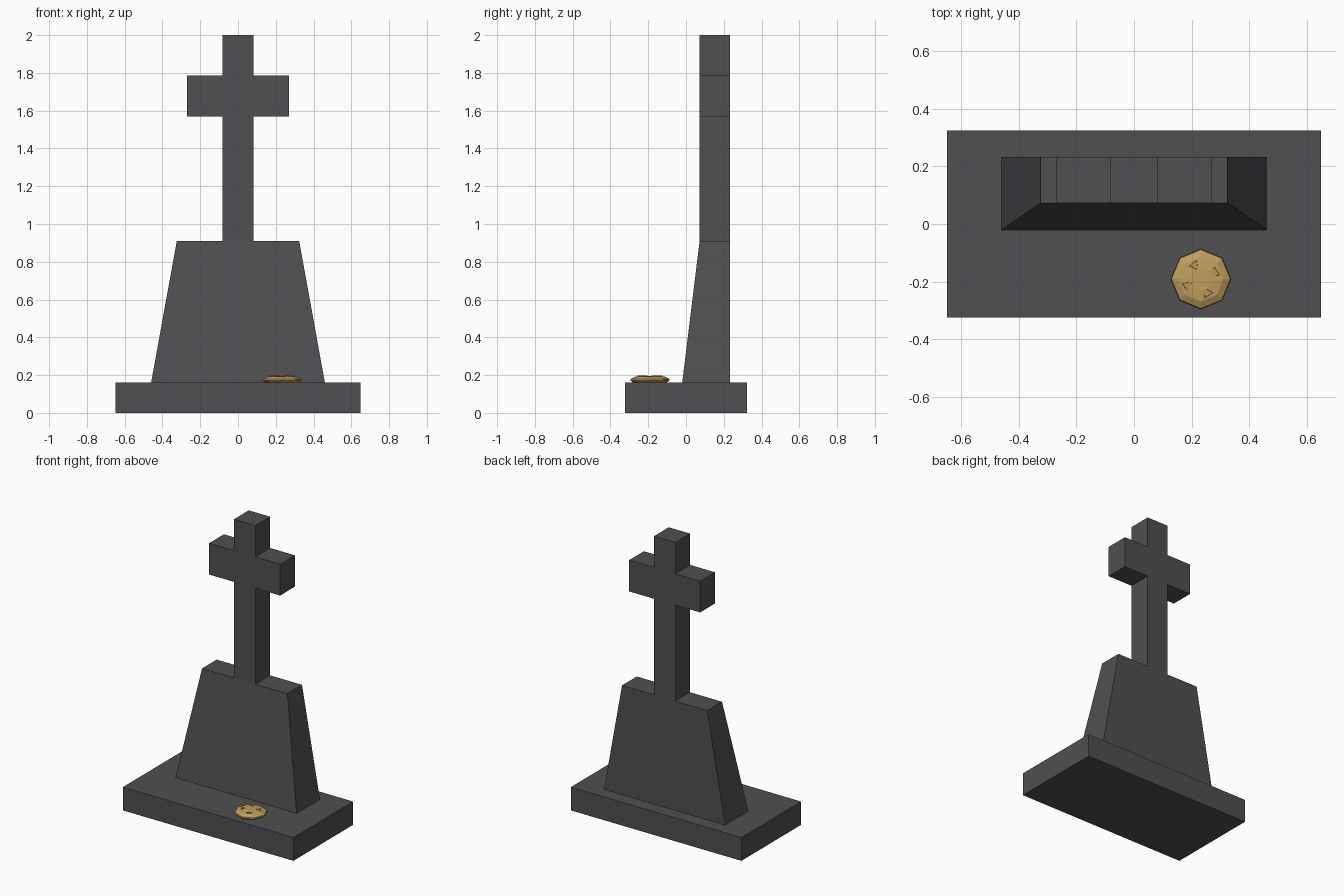
import bpy, bmesh, math

if "Cube" in bpy.data.objects:
    bpy.data.objects.remove(bpy.data.objects["Cube"])


def material(name, rgb):
    m = bpy.data.materials.new(name)
    m.diffuse_color = (*rgb, 1.0)
    m.use_nodes = True
    m.node_tree.nodes["Principled BSDF"].inputs["Base Color"].default_value = m.diffuse_color
    return m


stone = material("dark_stone", (0.08, 0.08, 0.086))
biscuit = material("golden_biscuit", (0.52, 0.345, 0.11))
crumb = material("baked_chip", (0.47, 0.305, 0.095))


def loft(name, rings, mat):
    """Closed solid skinned through rings of equal point count, bottom to top."""
    bm = bmesh.new()
    loops = [[bm.verts.new(p) for p in ring] for ring in rings]
    n = len(loops[0])
    bm.faces.new(loops[0][::-1])
    bm.faces.new(loops[-1])
    for a, b in zip(loops, loops[1:]):
        for i in range(n):
            j = (i + 1) % n
            bm.faces.new((a[i], a[j], b[j], b[i]))
    bmesh.ops.recalc_face_normals(bm, faces=bm.faces[:])
    me = bpy.data.meshes.new(name)
    bm.to_mesh(me)
    bm.free()
    me.materials.append(mat)
    ob = bpy.data.objects.new(name, me)
    bpy.context.collection.objects.link(ob)
    return ob


def rect(hx, y0, y1, z):
    return [(-hx, y0, z), (hx, y0, z), (hx, y1, z), (-hx, y1, z)]


def circle(cx, cy, r, z, n, turn=0.0):
    return [(cx + r * math.cos(turn + math.tau * i / n),
             cy + r * math.sin(turn + math.tau * i / n), z) for i in range(n)]


FRONT, BACK = 0.072, 0.232

# Ground slab and tapered headstone with a vertical back
loft("base_slab", [rect(0.648, -0.324, 0.324, 0), rect(0.648, -0.324, 0.324, 0.16)], stone)
loft("headstone", [rect(0.46, -0.02, BACK, 0.16), rect(0.324, FRONT, BACK, 0.91)], stone)

# Cross: mirrored outline extruded through the depth
half = [(0.081, 0.91), (0.081, 1.57), (0.27, 1.57), (0.27, 1.785), (0.081, 1.785), (0.081, 2.0)]
outline = half + [(-x, z) for x, z in reversed(half)]
loft("cross", [[(x, y, z) for x, z in outline] for y in (FRONT, BACK)], stone)

# Round eight-sided biscuit lying on the slab
CX, CY = 0.232, -0.191
profile = [(0.088, 0.16), (0.104, 0.172), (0.102, 0.18), (0.078, 0.192), (0.04, 0.196)]
loft("biscuit", [circle(CX, CY, r, z, 8) for r, z in profile], biscuit)

# Four small angular chips set in its top
for i in range(4):
    a = math.radians(25 + 90 * i)
    x, y = CX + 0.053 * math.cos(a), CY + 0.053 * math.sin(a)
    loft(f"chip_{i + 1}", [circle(x, y, 0.021, 0.186, 3, a + 1.2),
                           circle(x, y, 0.019, 0.199, 3, a + 1.2)], crumb)
